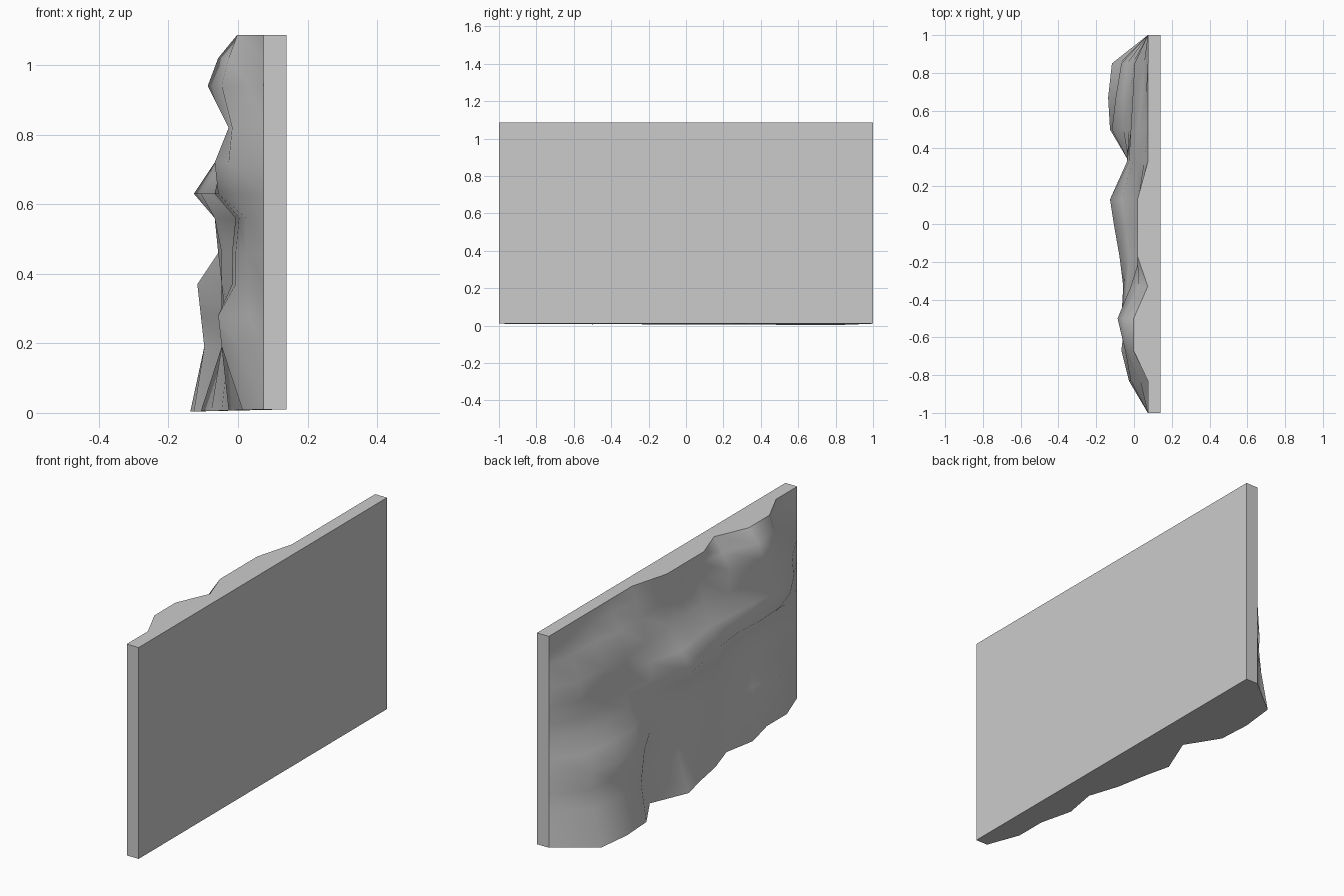
import bpy
import bmesh

if "Cube" in bpy.data.objects:
    bpy.data.objects.remove(bpy.data.objects["Cube"])

BACK, RIM = 0.14, 0.073     # slab back plane and the edge where the rock begins
COLUMNS = (-1, -.83, -.67, -.5, -.33, -.17, 0, .13, .33, .5, .67, .85, 1)

# Rock relief: height z -> protrusion (in hundredths) at the inner columns
PROFILES = [
    (0.01, (6, 6, 10, 7, 12, 15, 18, 10, 20, 21, 19)),
    (0.19, (7, 12, 12, 9, 10, 12, 12, 8, 17, 17, 15)),
    (0.28, (4, 13, 10, 9, 11, 12, 11, 9, 18, 15, 13)),
    (0.37, (4, 8, 9, 8, 12, 12, 11, 10, 19, 17, 14)),
    (0.46, (5, 8, 9, 8, 12, 13, 11, 10, 13, 13, 11)),
    (0.56, (5, 7, 8, 8, 14, 14, 14, 11, 10, 10, 8)),
    (0.63, (8, 13, 14, 13, 15, 18, 20, 11, 9, 8, 7)),
    (0.72, (10, 14, 12, 11, 10, 12, 14, 10, 8, 8, 7)),
    (0.82, (9, 10, 9, 8, 5, 6, 7, 8, 9, 8, 7)),
    (0.94, (4, 12, 16, 9, 4, 4, 4, 5, 5, 3, 2)),
    (1.02, (0, 10, 13, 5, 4, 5, 5, 2, 1, 1, 0)),
    (1.087, (0, 7.5, 7.5, 0, 5.5, 5.5, 5.5, 0, 0, 0, 0)),
]

bm = bmesh.new()

# Rocky front surface, pinned flat to the rim at both ends
rows = []
for z, bumps in PROFILES:
    row = []
    for y, b in zip(COLUMNS, (0, *bumps, 0)):
        drop = 0.03 * b / 100 if z < 0.05 else 0     # slight sag of the bottom lip
        row.append(bm.verts.new((RIM - b / 100, y, z - drop)))
    rows.append(row)
for lo, hi in zip(rows, rows[1:]):
    for i in range(len(COLUMNS) - 1):
        bm.faces.new((lo[i], hi[i], hi[i + 1], lo[i + 1]))

# Side walls back to the flat plate, with a crisp rim
rim = [e for e in bm.edges if e.is_boundary]
walls = bmesh.ops.extrude_edge_only(bm, edges=rim)["geom"]
for v in (g for g in walls if isinstance(g, bmesh.types.BMVert)):
    v.co.x = BACK
    v.co.z = max(v.co.z, 0.01)
bmesh.ops.holes_fill(bm, edges=[e for e in bm.edges if e.is_boundary], sides=0)
bmesh.ops.recalc_face_normals(bm, faces=bm.faces)
for face in bm.faces:
    face.smooth = True
for e in bm.edges:
    e.smooth = e.calc_face_angle(0) < 1.2
for e in rim:
    e.smooth = False

mesh = bpy.data.meshes.new("rock_wall_panel")
bm.to_mesh(mesh)
bm.free()
panel = bpy.data.objects.new("rock_wall_panel", mesh)
bpy.context.collection.objects.link(panel)
